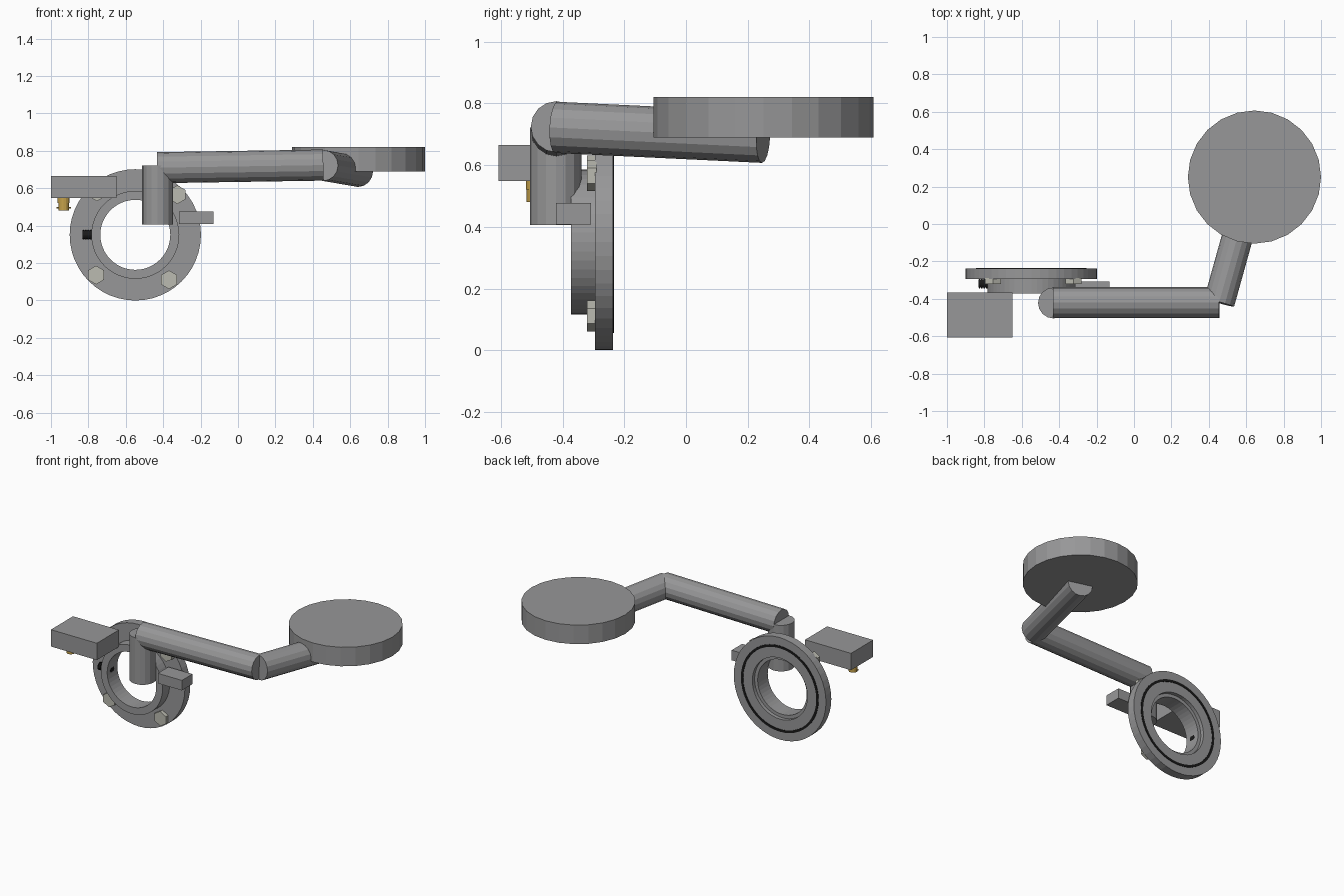
import bpy, math
from mathutils import Vector

if "Cube" in bpy.data.objects:
    bpy.data.objects.remove(bpy.data.objects["Cube"])


def material(name, color):
    m = bpy.data.materials.new(name)
    m.diffuse_color = color
    m.use_nodes = True
    m.node_tree.nodes["Principled BSDF"].inputs["Base Color"].default_value = m.diffuse_color
    return m


GREY = material("dark_grey_metal", (0.31, 0.31, 0.315, 1))
BLACK = material("black_rubber", (0.01, 0.01, 0.01, 1))
BRASS = material("brass", (0.56, 0.36, 0.07, 1))
STEEL = material("bolt_steel", (0.50, 0.50, 0.44, 1))


def finish(ob, name, mat=GREY):
    ob.name = name
    ob.data.materials.append(mat)
    return ob


def rod(name, a, b, r, sides=16, mat=GREY):
    a, b = Vector(a), Vector(b)
    d = b - a
    bpy.ops.mesh.primitive_cylinder_add(vertices=sides, radius=r, depth=d.length,
                                        location=(a + b) / 2,
                                        rotation=d.to_track_quat('Z', 'Y').to_euler())
    return finish(bpy.context.object, name, mat)


def box(name, lo, hi):
    lo, hi = Vector(lo), Vector(hi)
    bpy.ops.mesh.primitive_cube_add(size=1, location=(lo + hi) / 2)
    ob = bpy.context.object
    ob.scale = hi - lo
    return finish(ob, name)


def ring(name, profile, centre, axis='Y', sides=48, mat=GREY):
    """Revolve a closed (radius, offset) profile about the given axis."""
    n, verts, faces = len(profile), [], []
    for i in range(sides):
        t = 2 * math.pi * i / sides
        c, s = math.cos(t), math.sin(t)
        for r, o in profile:
            p = (r * c, o, r * s) if axis == 'Y' else (o, -r * c, r * s)
            verts.append(Vector(p) + Vector(centre))
    for i in range(sides):
        k = (i + 1) % sides
        for j in range(n):
            m = (j + 1) % n
            faces.append((i * n + j, i * n + m, k * n + m, k * n + j))
    me = bpy.data.meshes.new(name)
    me.from_pydata(verts, [], faces)
    ob = bpy.data.objects.new(name, me)
    bpy.context.collection.objects.link(ob)
    bpy.context.view_layer.objects.active = ob
    ob.select_set(True)
    bpy.ops.object.mode_set(mode='EDIT')
    bpy.ops.mesh.select_all(action='SELECT')
    bpy.ops.mesh.normals_make_consistent(inside=False)
    bpy.ops.object.mode_set(mode='OBJECT')
    ob.select_set(False)
    return finish(ob, name, mat)


# Flange with raised front hub, through bore and shallow recess at the back
CX, CZ = -0.549, 0.351
ring("flange_hub", [(0.187, -0.372), (0.235, -0.372), (0.235, -0.295), (0.351, -0.295),
                    (0.351, -0.237), (0.21, -0.237), (0.21, -0.262), (0.187, -0.262)],
     (CX, 0, CZ))

# Black sealing ring on the back face
ring("seal_ring", [(0.279, -0.245), (0.295, -0.245), (0.295, -0.234), (0.279, -0.234)],
     (CX, 0, CZ), mat=BLACK)

# Hex bolts on the flange
for i, (dx, dz) in enumerate([(0.225, 0.215), (-0.205, 0.23), (-0.21, -0.215), (0.18, -0.24)]):
    rod(f"flange_bolt_{i + 1}", (CX + dx, -0.32, CZ + dz), (CX + dx, -0.29, CZ + dz),
        0.05, 6, STEEL)

# Side port through the hub wall, with black thread rings
rod("side_port", (-0.832, -0.318, CZ), (-0.735, -0.318, CZ), 0.022, 16, BLACK)
for i in range(4):
    x = -0.83 + i * 0.013
    ring(f"port_thread_{i + 1}", [(0.02, 0), (0.026, 0), (0.026, 0.007), (0.02, 0.007)],
         (x, -0.318, CZ), 'X', 16, BLACK)

# Bent tube: upright, long arm, rear arm
R = 0.083
rod("upright_tube", (-0.43, -0.422, 0.405), (-0.43, -0.422, 0.722), R)
rod("long_arm", (-0.432, -0.42, 0.71), (0.456, -0.42, 0.724), R)
rod("rear_arm", (0.455, -0.42, 0.722), (0.642, 0.25, 0.69), R)

# Round head at the end of the arm
rod("round_head", (0.644, 0.251, 0.69), (0.644, 0.251, 0.821), 0.356, 24)

# Control box and small side block
box("control_box", (-1.0, -0.607, 0.549), (-0.65, -0.366, 0.665))
box("side_block", (-0.315, -0.422, 0.408), (-0.132, -0.307, 0.477))

# Brass connector under the control box, with locking pins
BX, BY = -0.932, -0.487
rod("connector_body", (BX, BY, 0.481), (BX, BY, 0.552), 0.029, 16, BRASS)
rod("connector_collar", (BX, BY, 0.52), (BX, BY, 0.552), 0.032, 16, BRASS)
rod("connector_pin", (BX - 0.038, BY, 0.496), (BX + 0.038, BY, 0.496), 0.005, 8, BRASS)
